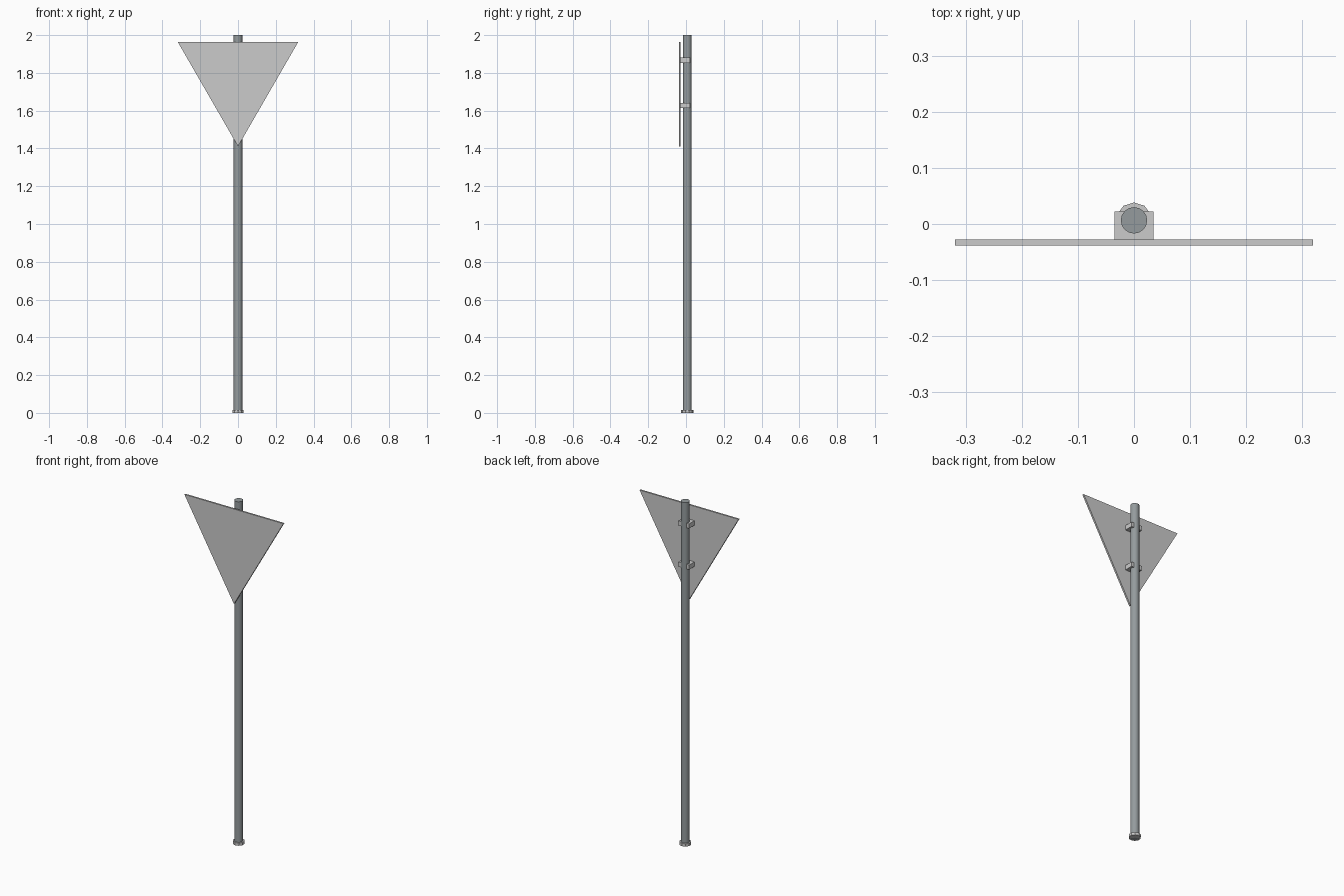
import bpy, bmesh

if "Cube" in bpy.data.objects:
    bpy.data.objects.remove(bpy.data.objects["Cube"])

POST_Y = 0.0065


def material(name, rgb):
    m = bpy.data.materials.new(name)
    m.diffuse_color = (*rgb, 1)
    m.use_nodes = True
    m.node_tree.nodes["Principled BSDF"].inputs["Base Color"].default_value = m.diffuse_color
    return m


steel = material("steel", (0.30, 0.33, 0.34))


def cylinder(name, radius, z0, z1, sides):
    bpy.ops.mesh.primitive_cylinder_add(vertices=sides, radius=radius, depth=z1 - z0,
                                        location=(0, POST_Y, (z0 + z1) / 2))
    ob = bpy.context.object
    ob.name = name
    return ob


def box(name, x, y, z):
    bpy.ops.mesh.primitive_cube_add(size=1, location=[(a + b) / 2 for a, b in (x, y, z)])
    ob = bpy.context.object
    ob.name = name
    ob.scale = [b - a for a, b in (x, y, z)]
    bpy.ops.object.transform_apply(location=False, rotation=False, scale=True)
    return ob


# Round post
post = cylinder("post", 0.0235, 0, 2, 16)
post.data.materials.append(steel)
bpy.ops.object.shade_smooth_by_angle()

# Ten-sided foot collar
cylinder("base_collar", 0.032, 0, 0.016, 10)

# Two brackets holding the plate to the post
for name, z in (("lower_bracket", 1.627), ("upper_bracket", 1.867)):
    box(name, (-0.035, 0.035), (-0.029, 0.022), (z - 0.0135, z + 0.0135))

# Triangular plate, point down
bm = bmesh.new()
corners = [(-0.319, 1.964), (0, 1.411), (0.319, 1.964)]
face = bm.faces.new([bm.verts.new((x, -0.038, z)) for x, z in corners])
extruded = bmesh.ops.extrude_face_region(bm, geom=[face])["geom"]
bmesh.ops.translate(bm, vec=(0, 0.01, 0),
                    verts=[v for v in extruded if isinstance(v, bmesh.types.BMVert)])
bmesh.ops.recalc_face_normals(bm, faces=bm.faces)
mesh = bpy.data.meshes.new("sign_plate")
bm.to_mesh(mesh)
bm.free()
bpy.context.collection.objects.link(bpy.data.objects.new("sign_plate", mesh))
